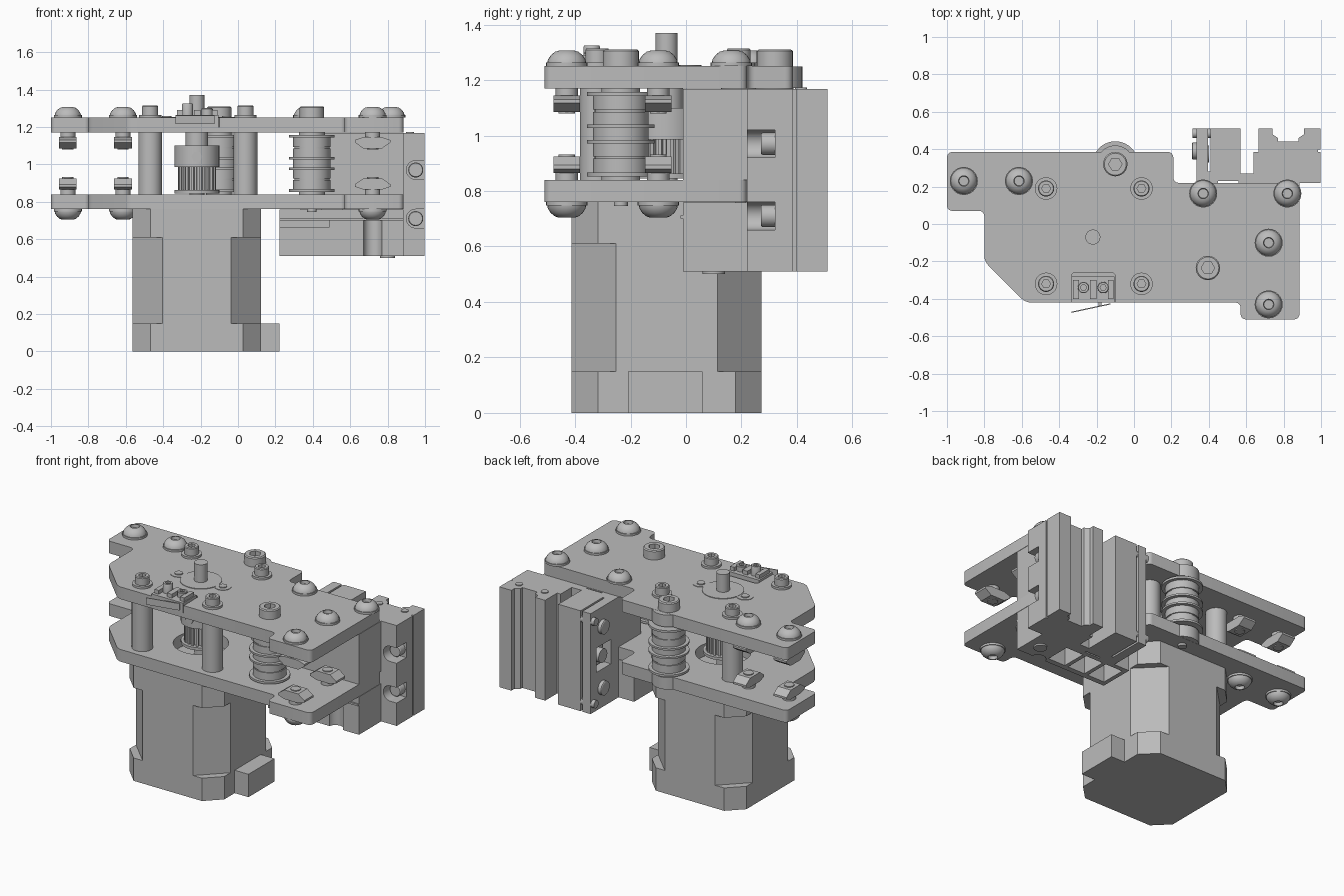
import bpy, bmesh
from math import sin, cos, pi
from mathutils import Matrix

cube = bpy.data.objects.get("Cube")
if cube:
    bpy.data.objects.remove(cube, do_unlink=True)

grey = bpy.data.materials.new("machined_grey")
grey.use_nodes = True
grey.diffuse_color = (0.5, 0.5, 0.5, 1)
grey.node_tree.nodes["Principled BSDF"].inputs["Base Color"].default_value = (0.5, 0.5, 0.5, 1)

MID = 1.005                     # mirror height between the two plates
AXES = {"x": Matrix.Rotation(pi / 2, 4, "Y"), "y": Matrix.Rotation(-pi / 2, 4, "X"), "z": Matrix()}


def finish(name, bm, matrix=Matrix()):
    bmesh.ops.transform(bm, matrix=matrix, verts=bm.verts)
    bmesh.ops.recalc_face_normals(bm, faces=bm.faces)
    mesh = bpy.data.meshes.new(name)
    bm.to_mesh(mesh)
    bm.free()
    mesh.materials.append(grey)
    ob = bpy.data.objects.new(name, mesh)
    bpy.context.collection.objects.link(ob)
    return ob


def prism(name, pts, z0, z1, rounding=0, matrix=Matrix()):
    bm = bmesh.new()
    face = bm.faces.new([bm.verts.new((x, y, z0)) for x, y in pts])
    ext = bmesh.ops.extrude_face_region(bm, geom=[face])["geom"]
    top = [v for v in ext if isinstance(v, bmesh.types.BMVert)]
    bmesh.ops.translate(bm, vec=(0, 0, z1 - z0), verts=top)
    if rounding:
        side = [e for e in bm.edges if abs(e.verts[0].co.z - e.verts[1].co.z) > 0.001]
        bmesh.ops.bevel(bm, geom=side, offset=rounding, segments=4, profile=0.5, affect="EDGES")
    return finish(name, bm, matrix)


def box(name, x0, x1, y0, y1, z0, z1, rounding=0):
    return prism(name, [(x0, y0), (x1, y0), (x1, y1), (x0, y1)], z0, z1, rounding)


def lathe(name, profile, loc, axis="z", n=32):
    """Turn (radius, height) points about an axis through loc."""
    bm = bmesh.new()
    rings = [[bm.verts.new((r * cos(2 * pi * i / n), r * sin(2 * pi * i / n), h))
              for i in range(n)] for r, h in profile]
    for a, b in zip(rings, rings[1:]):
        for i in range(n):
            j = (i + 1) % n
            bm.faces.new((a[i], a[j], b[j], b[i]))
    bm.faces.new(rings[0])
    bm.faces.new(rings[-1])
    return finish(name, bm, Matrix.Translation(loc) @ AXES[axis])


def cyl(name, r, loc, h, axis="z", n=32):
    return lathe(name, [(r, 0), (r, h)], loc, axis, n)


def cut(ob, *cutters):
    for c in cutters:
        c.hide_render = True
        mod = ob.modifiers.new("cut", "BOOLEAN")
        mod.operation, mod.solver, mod.object = "DIFFERENCE", "EXACT", c
        bpy.context.view_layer.objects.active = ob
        bpy.ops.object.modifier_apply(modifier=mod.name)
        bpy.data.objects.remove(c, do_unlink=True)


def cap_screw(name, r, loc, h, axis="z"):
    ob = lathe(name, [(r, 0), (r, h * 0.9), (r * 0.9, h)], loc, axis)
    socket = cyl("socket", r * 0.55, loc, abs(h) * 2, axis, 6)
    socket.data.transform(Matrix.Translation([h * 0.5 if a == axis else 0 for a in "xyz"]))
    cut(ob, socket)


# Stepper motor body with wide mid chamfers and its plug
MX, MY, HALF = -0.22, -0.07, 0.343


def octagon(c):
    q = HALF - c
    base = [(HALF, -q), (HALF, q), (q, HALF), (-q, HALF), (-HALF, q), (-HALF, -q), (-q, -HALF), (q, -HALF)]
    return [(MX + x, MY + y) for x, y in base]


prism("motor_base", octagon(0.095), 0, 0.15)
prism("motor_stator", octagon(0.16), 0.15, 0.61)
prism("motor_cap", octagon(0.095), 0.61, 0.76)
box("motor_plug", 0.12, 0.223, -0.21, 0.06, 0, 0.15)
cyl("motor_shaft", 0.04, (MX, MY, 0.7), 0.67)

# Two plates
outline = [(-1, 0.385), (0.21, 0.385), (0.21, 0.22), (0.885, 0.22), (0.885, -0.51), (0.57, -0.51),
           (0.57, -0.42), (-0.58, -0.42), (-0.8, -0.2), (-0.8, 0.07), (-1, 0.07)]
for label, z0 in (("lower", 0.76), ("upper", 1.17)):
    plate = prism(label + "_plate", outline, z0, z0 + 0.08, 0.028)
    if label == "lower":
        cut(plate, cyl("motor_hole", 0.165, (MX, MY, 0.7), 0.3, n=48))
    else:
        cut(plate, box("switch_notch", -0.335, -0.1, -0.5, -0.26, 1.2, 1.4, 0.02))
    cyl(label + "_plate_bump", 0.1, (-0.1, 0.32, z0 + 0.001), 0.078)

# Shaft bearing mount on the upper plate
cyl("bearing_disc", 0.125, (MX, MY, 1.245), 0.009, n=48)
for dx in (-0.16, 0.16):
    cyl("bearing_ear", 0.05, (MX + dx, MY, 1.245), 0.008)
    cyl("bearing_pin", 0.025, (MX + dx, MY, 1.245), 0.014)

# Toothed drive pulley
teeth = []
for i in range(20):
    for k, r in ((0, 0.102), (0.45, 0.102), (0.5, 0.085), (0.95, 0.085)):
        a = 2 * pi * (i + k) / 20
        teeth.append((MX + r * cos(a), MY + r * sin(a)))
prism("pulley_teeth", teeth, 0.86, 0.985)
cyl("pulley_flange", 0.12, (MX, MY, 0.845), 0.018)
cyl("pulley_hub", 0.12, (MX, MY, 0.985), 0.115)
cyl("pulley_collar", 0.06, (MX, MY, 1.1), 0.07)
cyl("pulley_set_screw", 0.03, (MX, MY - 0.122, 1.04), 0.02, "y", 6)

# Spacers between the plates
for x in (-0.47, 0.04):
    for y in (-0.32, 0.19):
        cyl("spacer", 0.063, (x, y, 0.84), 0.33)
        cyl("spacer_washer", 0.06, (x, y, 1.25), 0.014)
        cap_screw("spacer_screw", 0.043, (x, y, 1.264), 0.05)

# Double idler stacks
half_stack = [(0.1, 0), (0.1, 0.022), (0.122, 0.022), (0.122, 0.034), (0.1, 0.034), (0.1, 0.08),
              (0.094, 0.08), (0.094, 0.088), (0.1, 0.088), (0.1, 0.138), (0.122, 0.138),
              (0.122, 0.152), (0.07, 0.152), (0.07, 0.165)]
stack = [(r, -h) for r, h in reversed(half_stack[1:])] + half_stack
for x, y in ((0.395, -0.235), (-0.1, 0.32)):
    lathe("idler", stack, (x, y, MID), n=40)
    cap_screw("idler_bolt", 0.065, (x, y, 1.25), 0.06)
    cyl("idler_bolt_end", 0.025, (x, y, 0.745), 0.1)

# Button screws and sliding nuts, mirrored above and below
dome = [(0.075, 0.245), (0.075, 0.258), (0.07, 0.258), (0.068, 0.268), (0.058, 0.284), (0.042, 0.297),
        (0.028, 0.301), (0.025, 0.28)]
nut = [(-0.05, 0.14), (0.05, 0.14), (0.095, 0.125), (0.095, 0.112), (0.05, 0.08), (-0.05, 0.08),
       (-0.095, 0.112), (-0.095, 0.125)]


def button_screw(x, y, s):
    lathe("button_screw", [(r, s * h) for r, h in dome], (x, y, MID), n=24)


def slot_nut(x, y, s, along_x):
    turn = Matrix() if along_x else Matrix.Rotation(pi / 2, 4, "Z")
    stand = Matrix.Translation((x, y, MID)) @ turn @ Matrix.Rotation(pi / 2, 4, "X")
    prism("slot_nut", [(u, s * h) for u, h in nut], -0.047, 0.047, 0, stand)
    cyl("nut_neck", 0.04, (x, y, MID + s * 0.13), s * 0.04)
    cyl("screw_tip", 0.03, (x, y, MID + s * 0.074), s * 0.02)


for s in (1, -1):
    for x, y in ((-0.91, 0.23), (-0.615, 0.23), (0.72, -0.1), (0.72, -0.43)):
        button_screw(x, y, s)
        slot_nut(x, y, s, x > 0)
for x in (0.37, 0.82):
    button_screw(x, 0.163, 1)

# Limit switch with lever
box("switch_body", -0.335, -0.105, -0.42, -0.28, 1.2, 1.265)
for x0, x1 in ((-0.325, -0.295), (-0.235, -0.2), (-0.14, -0.11)):
    box("switch_rib", x0, x1, -0.4, -0.3, 1.26, 1.29)
for x in (-0.27, -0.165):
    cap_screw("switch_screw", 0.03, (x, -0.34, 1.26), 0.065 if x < -0.2 else 0.04)
prism("switch_lever", [(-0.335, -0.475), (-0.125, -0.43), (-0.125, -0.424), (-0.335, -0.469)], 1.215, 1.26)
box("switch_button", -0.19, -0.175, -0.44, -0.41, 1.225, 1.25)

# Mounting block between and below the plates
box("upper_block", 0.335, 0.885, -0.01, 0.22, 0.84, 1.168)
lower = box("lower_block", 0.223, 0.885, -0.01, 0.22, 0.51, 0.758)
pockets = [box("pocket", x, x + 0.125, 0.025, 0.19, 0.4, 0.7) for x in (0.25, 0.4, 0.55)]
cut(lower, cyl("screw_groove", 0.05, (0.72, -0.02, 0.4), 0.33),
    box("front_recess", 0.2, 0.49, -0.1, 0.0, 0.665, 0.71), *pockets)
cyl("block_screw", 0.04, (0.8, 0.1, 0.5), 0.02)
box("block_lip", 0.223, 0.885, -0.02, 0.0, 0.7, 0.712)

# Rear carriage: rail, linking web and clamp
rail_profile = [(0.64, 0.22), (0.997, 0.22), (0.997, 0.51), (0.91, 0.51), (0.91, 0.48), (0.88, 0.46),
                (0.88, 0.44), (0.77, 0.44), (0.77, 0.46), (0.74, 0.48), (0.74, 0.51), (0.665, 0.51),
                (0.665, 0.385), (0.64, 0.385)]
rail = prism("rail", rail_profile, 0.51, 1.168)
seams = [box("rail_seam", 0.985, 1.1, 0.385, 0.397, 0.4, 1.3)]
for z in (0.71, 0.97):
    seams += [cyl("counterbore", 0.05, (0.95, 0.15, z), 0.17, "y"),
              box("side_slot", 0.95, 1.1, 0.15, 0.32, z - 0.05, z + 0.05)]
cut(rail, *seams)
for z in (0.71, 0.97):
    cap_screw("rail_screw", 0.04, (0.95, 0.33, z), -0.06, "y")
for x in (0.735, 0.92):
    cyl("rail_pin", 0.022, (x, 0.415, 1.16), 0.014, n=16)
box("carriage_web", 0.56, 0.65, 0.215, 0.27, 0.51, 1.168)

clamp = box("clamp", 0.335, 0.57, 0.23, 0.51, 0.51, 1.168)
cut(clamp, box("clamp_window", 0.3, 0.4, 0.3, 0.45, 0.76, 0.92),
    box("clamp_seam", 0.395, 0.408, 0.28, 0.6, 0.4, 1.3))
box("clamp_foot", 0.335, 0.45, 0.215, 0.235, 0.51, 1.168)
cyl("clamp_rod_seat", 0.045, (0.34, 0.375, 0.84), 0.06, "x")
for z in (0.64, 1.04):
    cap_screw("clamp_screw", 0.045, (0.34, 0.39, z), -0.03, "x")
for z in (0.57, 1.11):
    cyl("clamp_rod", 0.025, (0.312, 0.485, z), 0.2, "x", 20)

# Smooth the round parts, keep edges crisp
bpy.ops.object.select_all(action="DESELECT")
for ob in bpy.context.collection.objects:
    if ob.type == "MESH":
        ob.select_set(True)
        bpy.context.view_layer.objects.active = ob
bpy.ops.object.shade_smooth_by_angle(angle=pi / 6)
